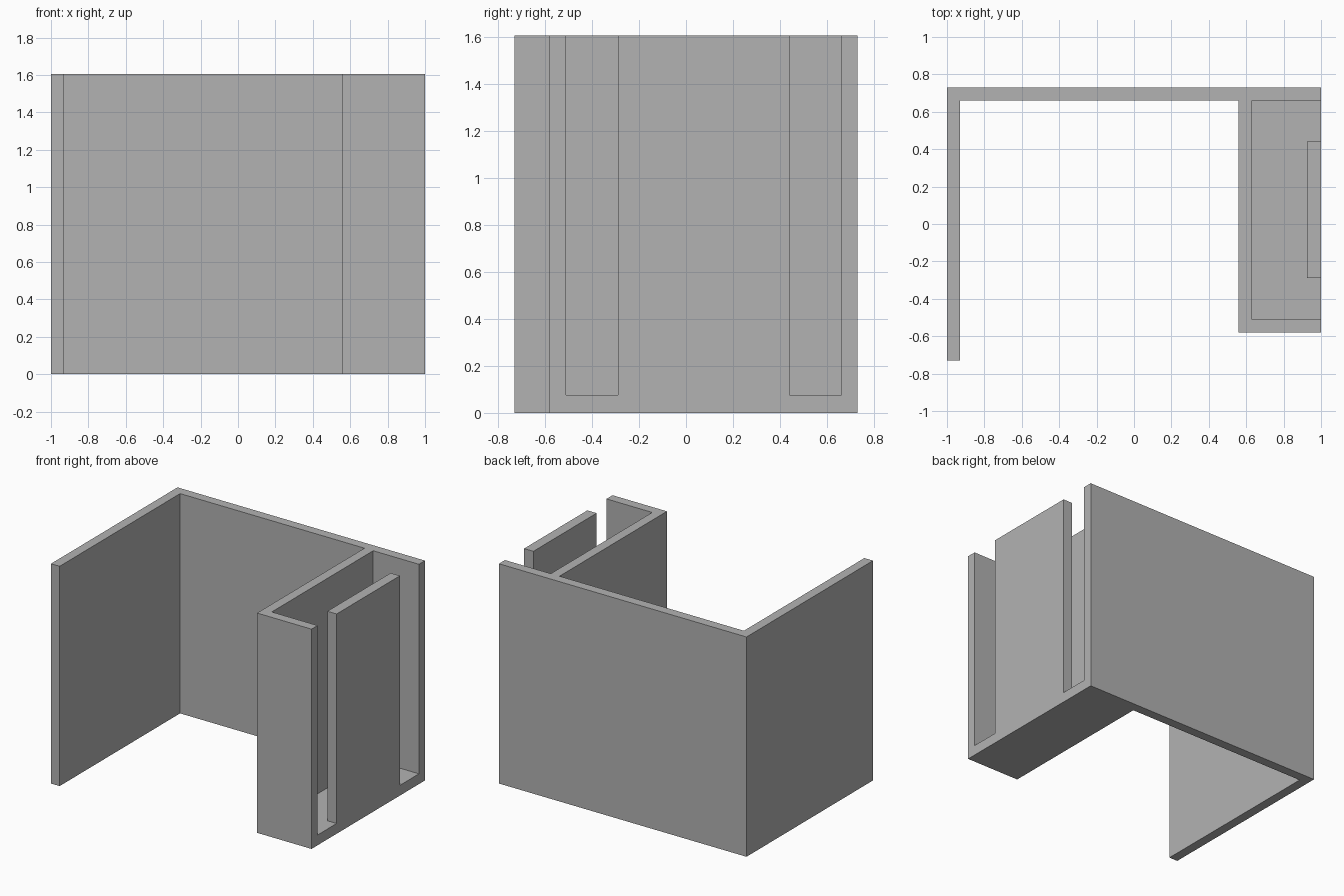
import bpy
import bmesh

cube = bpy.data.objects.get("Cube")
if cube:
    bpy.data.objects.remove(cube, do_unlink=True)

HEIGHT = 1.605
WALL = 0.07
FLOOR = 0.075
BACK = 0.73           # half depth
INNER_BACK = BACK - WALL
BOX_X = 0.56          # inner side of the pocket box
BOX_FRONT = -0.58


def extrude_profile(name, points, z0, z1):
    """Closed prism from an outline in plan."""
    bm = bmesh.new()
    face = bm.faces.new([bm.verts.new((x, y, z0)) for x, y in points])
    result = bmesh.ops.extrude_face_region(bm, geom=[face])
    top = [v for v in result["geom"] if isinstance(v, bmesh.types.BMVert)]
    bmesh.ops.translate(bm, vec=(0, 0, z1 - z0), verts=top)
    bmesh.ops.recalc_face_normals(bm, faces=bm.faces)
    mesh = bpy.data.meshes.new(name)
    bm.to_mesh(mesh)
    bm.free()
    obj = bpy.data.objects.new(name, mesh)
    bpy.context.collection.objects.link(obj)
    return obj


# Single grey finish
grey = bpy.data.materials.new("plain grey")
grey.use_nodes = True
colour = (0.448, 0.448, 0.448, 1)
grey.diffuse_color = colour
for node in grey.node_tree.nodes:
    if node.type == "BSDF_PRINCIPLED":
        node.inputs["Base Color"].default_value = colour

# Side wall, back wall and solid pocket box in one outline
bracket = extrude_profile("bracket_body", [
    (-1, -BACK), (-1 + WALL, -BACK), (-1 + WALL, INNER_BACK),
    (BOX_X, INNER_BACK), (BOX_X, BOX_FRONT), (1, BOX_FRONT),
    (1, BACK), (-1, BACK)], 0, HEIGHT)
bracket.data.materials.append(grey)

# C-shaped pocket cutter: leaves the floor and the outer middle panel
OUT = 1.2
PANEL_X = 0.925
PANEL_FRONT, PANEL_BACK = -0.29, 0.44
pocket = extrude_profile("pocket_cutter", [
    (BOX_X + WALL, BOX_FRONT + WALL), (OUT, BOX_FRONT + WALL),
    (OUT, PANEL_FRONT), (PANEL_X, PANEL_FRONT),
    (PANEL_X, PANEL_BACK), (OUT, PANEL_BACK),
    (OUT, INNER_BACK), (BOX_X + WALL, INNER_BACK)], FLOOR, HEIGHT + 0.2)
pocket.data.materials.append(grey)
pocket.hide_render = True

cut = bracket.modifiers.new("pocket", "BOOLEAN")
cut.operation = "DIFFERENCE"
cut.solver = "EXACT"
cut.object = pocket

# Apply the cut and drop the cutter
bpy.ops.object.select_all(action="DESELECT")
bpy.context.view_layer.objects.active = bracket
bracket.select_set(True)
bpy.ops.object.modifier_apply(modifier=cut.name)
bpy.data.objects.remove(pocket, do_unlink=True)
